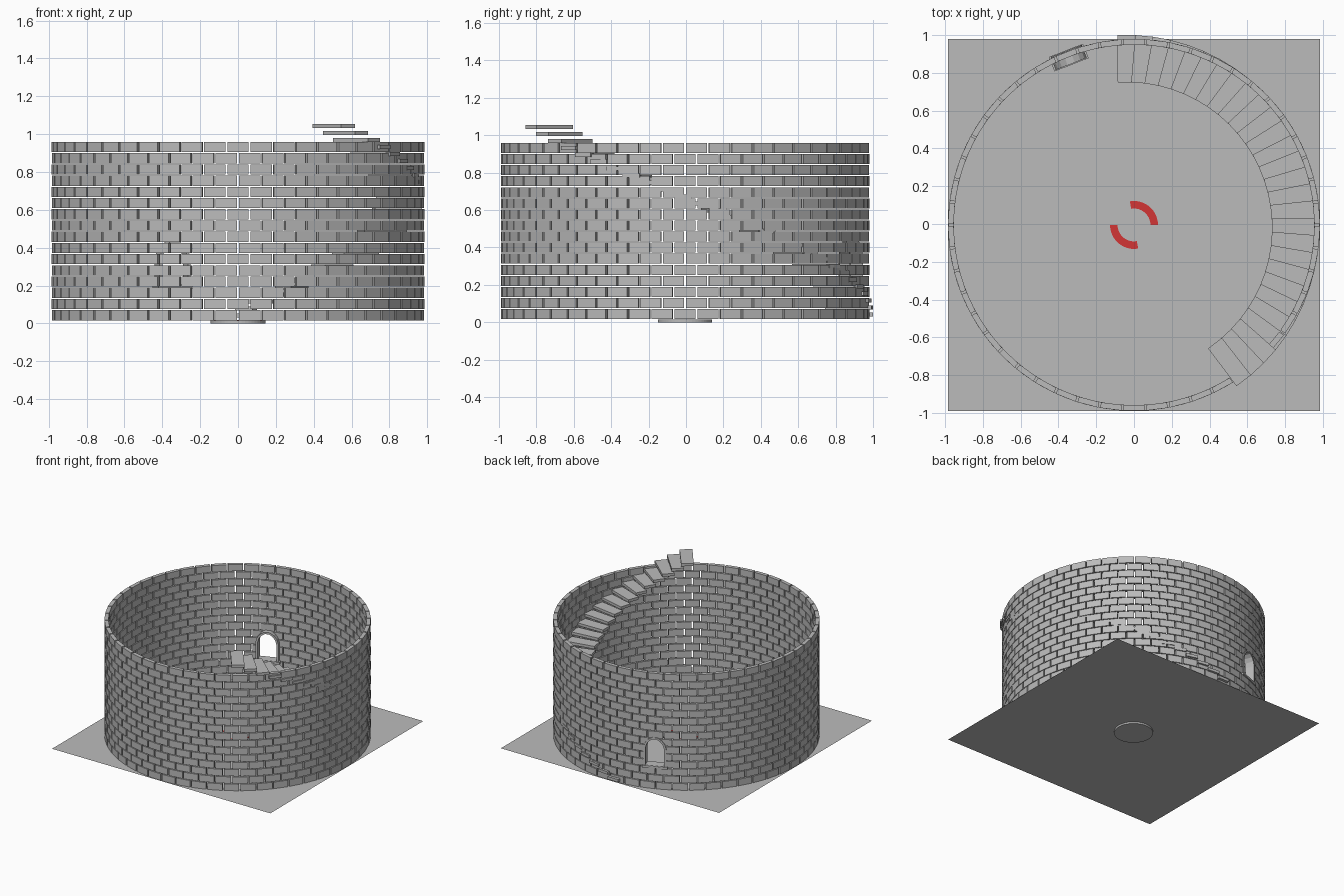
import bpy, bmesh, math
from mathutils import Vector

if "Cube" in bpy.data.objects:
    bpy.data.objects.remove(bpy.data.objects["Cube"])

CY = -0.005  # tower centre in y


def material(name, rgb):
    m = bpy.data.materials.new(name)
    m.diffuse_color = (*rgb, 1)
    m.use_nodes = True
    m.node_tree.nodes["Principled BSDF"].inputs["Base Color"].default_value = m.diffuse_color
    return m


GREY = material("stone_grey", (0.5, 0.5, 0.5))
RED = material("marker_red", (0.65, 0.035, 0.035))


def finish(name, bm, mat):
    bmesh.ops.recalc_face_normals(bm, faces=bm.faces)
    me = bpy.data.meshes.new(name)
    bm.to_mesh(me)
    bm.free()
    me.materials.append(mat)
    ob = bpy.data.objects.new(name, me)
    bpy.context.collection.objects.link(ob)
    return ob


def loft(bm, a, b):
    """Closed prism between two matching polygons."""
    va, vb = [bm.verts.new(p) for p in a], [bm.verts.new(p) for p in b]
    bm.faces.new(va)
    bm.faces.new(vb[::-1])
    n = len(va)
    for i in range(n):
        bm.faces.new((va[i], vb[i], vb[(i + 1) % n], va[(i + 1) % n]))


def polar(r, a, z, cx=0, cy=CY):
    return (cx + r * math.cos(a), cy + r * math.sin(a), z)


# square floor sheet
bm = bmesh.new()
bm.faces.new([bm.verts.new((sx * 0.985, CY + sy * 0.985, 0.014))
              for sx, sy in ((-1, -1), (1, -1), (1, 1), (-1, 1))])
finish("floor", bm, GREY)

# round hub plate in the middle of the floor
bm = bmesh.new()
ring = [2 * math.pi * i / 48 for i in range(48)]
loft(bm, [polar(0.145, a, 0) for a in ring], [polar(0.145, a, 0.016) for a in ring])
finish("hub_plate", bm, GREY)

# two red curved marks on the hub
bm = bmesh.new()
for start in (0, 180):
    arc = [math.radians(start + 100 * i / 12) for i in range(13)]
    outline = lambda z: ([polar(0.127, a, z) for a in arc] +
                         [polar(0.087, a, z) for a in reversed(arc)])
    loft(bm, outline(0.0165), outline(0.018))
finish("hub_marks", bm, RED)

# brick wall: staggered courses
COURSES, BRICKS, PITCH = 16, 50, 0.0592
R_IN, R_OUT, GAP = 0.955, 0.985, 0.0055
step = 2 * math.pi / BRICKS
bm = bmesh.new()
for row in range(COURSES):
    z0 = 0.017 + row * PITCH
    z1 = z0 + 0.0537
    for i in range(BRICKS):
        a0 = -math.pi / 2 + (i + 0.5 * (row % 2)) * step + GAP
        a1 = a0 + step - 2 * GAP
        foot = lambda z: [polar(R_IN, a0, z), polar(R_OUT, a0, z),
                          polar(R_OUT, a1, z), polar(R_IN, a1, z)]
        loft(bm, foot(z0), foot(z1))
wall = finish("brick_wall", bm, GREY)

# arched window in the back wall
WA = math.radians(111.3)
OUT = Vector((math.cos(WA), math.sin(WA), 0))
SIDE = Vector((-math.sin(WA), math.cos(WA), 0))


def win(t, z, r):
    return Vector((0, CY, 0)) + OUT * r + SIDE * t + Vector((0, 0, z))


half = [(0.088, 0.19), (0.088, 0.345), (0.076, 0.385), (0.052, 0.415), (0.02, 0.435)]
outer = half + [(-t, z) for t, z in reversed(half)]
inner = [(t * 0.82, 0.205 + (z - 0.19) * 0.88) for t, z in outer]

bm = bmesh.new()
loft(bm, [win(t, z, 0.85) for t, z in outer], [win(t, z, 1.1) for t, z in outer])
cutter = finish("window_cutter", bm, GREY)
cutter.hide_render = True
mod = wall.modifiers.new("window_hole", 'BOOLEAN')
mod.operation, mod.solver, mod.object = 'DIFFERENCE', 'EXACT', cutter
bpy.context.view_layer.objects.active = wall
bpy.ops.object.modifier_apply(modifier=mod.name)
bpy.data.objects.remove(cutter)

# window frame ring and sill
bm = bmesh.new()
loops = [[bm.verts.new(win(t, z, r)) for t, z in prof]
         for prof, r in ((outer, 0.915), (outer, 0.988), (inner, 0.988), (inner, 0.915))]
n = len(outer)
for k in range(4):
    p, q = loops[k], loops[(k + 1) % 4]
    for i in range(n):
        j = (i + 1) % n
        bm.faces.new((p[i], p[j], q[j], q[i]))
finish("window_frame", bm, GREY)
bm = bmesh.new()
sill = lambda r: [win(t, z, r) for t, z in
                  ((-0.097, 0.185), (0.097, 0.185), (0.097, 0.203), (-0.097, 0.203))]
loft(bm, sill(0.91), sill(0.992))
finish("window_sill", bm, GREY)

# spiral stair: flat slabs climbing clockwise from the back to the front right
STEPS = 28
bm = bmesh.new()
for i in range(STEPS):
    f = i / (STEPS - 1)
    a = math.radians(90 - 142.5 * f)
    z = 0.042 + 1.002 * f
    u = Vector((math.cos(a), math.sin(a), 0))
    v = Vector((-u.y, u.x, 0))
    c = Vector((-0.04, -0.02, 0))
    slab = lambda h: [c + u * r + v * w + Vector((0, 0, h)) for r, w in
                      ((0.77, -0.046), (1.02, -0.048), (1.02, 0.048), (0.77, 0.046))]
    loft(bm, slab(z - 0.011), slab(z + 0.011))
finish("stair_steps", bm, GREY)
